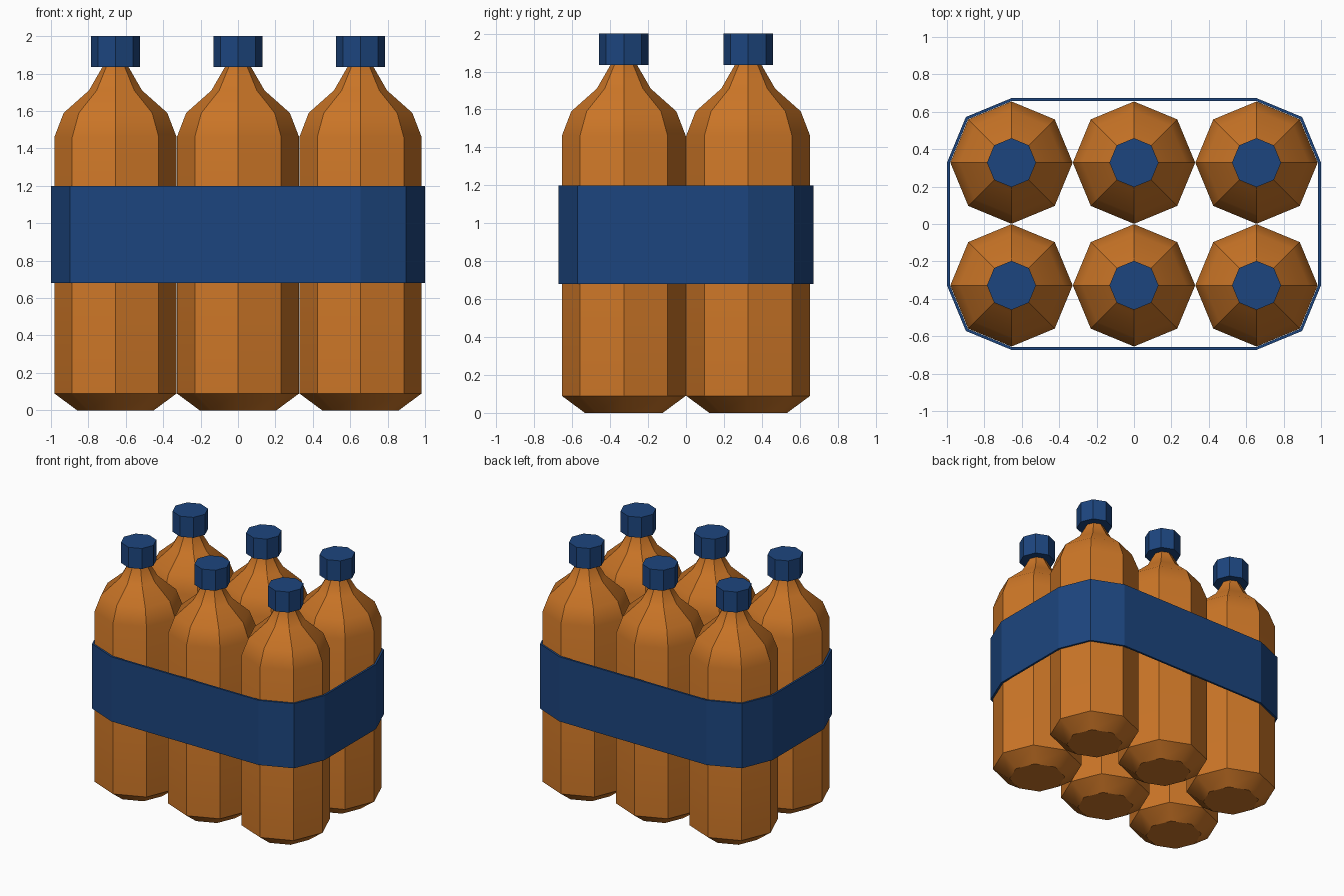
import bpy, bmesh
from math import sin, cos, pi, radians

if "Cube" in bpy.data.objects:
    bpy.data.objects.remove(bpy.data.objects["Cube"])

SIDES = 8
R = 0.327            # bottle radius
COLS = (-0.655, 0.0, 0.655)
ROWS = (-0.328, 0.328)


def material(name, color):
    m = bpy.data.materials.new(name)
    m.diffuse_color = color
    m.use_nodes = True
    m.node_tree.nodes["Principled BSDF"].inputs["Base Color"].default_value = m.diffuse_color
    return m


amber = material("amber", (0.60, 0.18, 0.02, 1))
blue = material("blue", (0.012, 0.06, 0.21, 1))


def skin(name, rings, mat, closed=False):
    """Bridge rings of points; cap the ends, or join last to first."""
    bm = bmesh.new()
    loops = [[bm.verts.new(p) for p in ring] for ring in rings]
    pairs = list(zip(loops, loops[1:]))
    if closed:
        pairs.append((loops[-1], loops[0]))
    else:
        bm.faces.new(loops[0])
        bm.faces.new(loops[-1])
    n = len(loops[0])
    for a, b in pairs:
        for i in range(n):
            j = (i + 1) % n
            bm.faces.new((a[i], a[j], b[j], b[i]))
    bmesh.ops.recalc_face_normals(bm, faces=bm.faces)
    me = bpy.data.meshes.new(name)
    bm.to_mesh(me)
    bm.free()
    me.materials.append(mat)
    me.shade_smooth()
    me.set_sharp_from_angle(angle=radians(30))
    return me


def octagon(r, z):
    return [(r * cos(2 * pi * i / SIDES), r * sin(2 * pi * i / SIDES), z)
            for i in range(SIDES)]


def place(name, mesh, x=0, y=0):
    ob = bpy.data.objects.new(name, mesh)
    ob.location = (x, y, 0)
    bpy.context.collection.objects.link(ob)


# Bottle and cap profiles (radius, height)
bottle_profile = [(0.205, 0), (R, 0.09), (R, 1.46), (0.277, 1.59),
                  (0.142, 1.71), (0.07, 1.835), (0.07, 1.86)]
cap_profile = [(0.131, 1.835), (0.131, 2.0)]
bottle = skin("bottle", [octagon(r, z) for r, z in bottle_profile], amber)
cap = skin("cap", [octagon(r, z) for r, z in cap_profile], blue)

for x in COLS:
    for y in ROWS:
        place("bottle", bottle, x, y)
        place("cap", cap, x, y)


# Wrap band: octagonal corners following the outer bottles
def band_outline(r, z):
    pts = []
    for k, (sx, sy) in enumerate([(1, 1), (-1, 1), (-1, -1), (1, -1)]):
        for i in range(3):
            a = k * pi / 2 + i * pi / 4
            pts.append((sx * COLS[2] + r * cos(a), sy * ROWS[1] + r * sin(a), z))
    return pts


band = skin("wrap_band", [band_outline(0.345, 0.68), band_outline(0.345, 1.2),
                          band_outline(0.329, 1.2), band_outline(0.329, 0.68)],
            blue, closed=True)
band.set_sharp_from_angle(angle=radians(5))
place("wrap_band", band)
